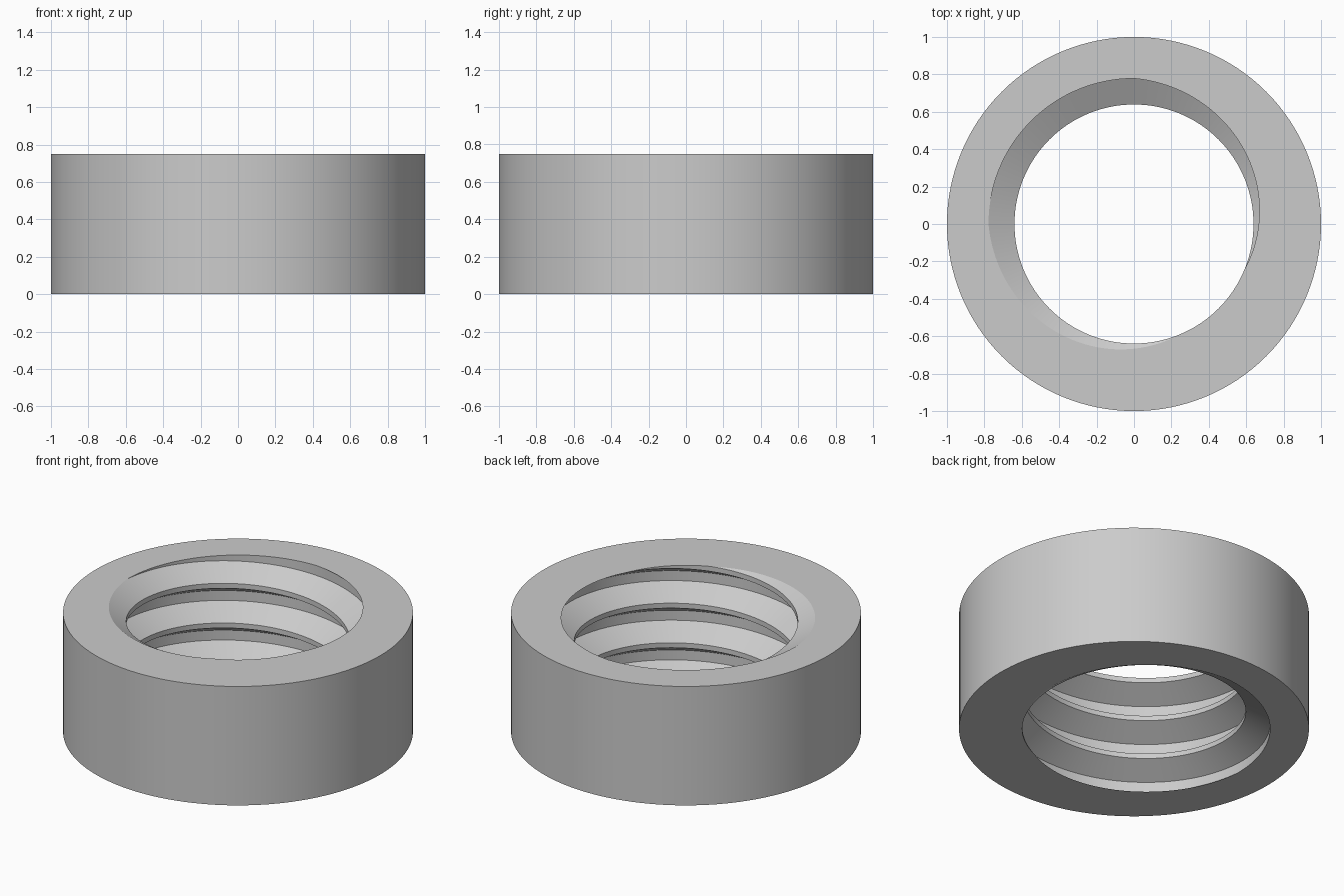
import bpy, bmesh
from math import radians, cos, sin, tau

cube = bpy.data.objects.get("Cube")
if cube:
    bpy.data.objects.remove(cube, do_unlink=True)

STEPS = 128            # segments per turn
HEIGHT, PITCH = 0.75, 0.25
OUTER, MINOR, MAJOR = 1.0, 0.639, 0.778

# Thread profile from bottom to top: (phase in degrees, radius)
PROFILE = [(337.5, MINOR), (292.5, MINOR), (180, MAJOR), (90, MAJOR)]


def ring_point(radius, step, z):
    a = tau * step / STEPS
    return radius * cos(a), radius * sin(a), z


bm = bmesh.new()

# Helical thread surface, longer than the ring at both ends
rows = []
for s in range(-STEPS, 5 * STEPS + 1):
    rows.append([bm.verts.new(ring_point(r, s, PITCH * (s / STEPS - phase / 360)))
                 for phase, r in PROFILE])
for s in range(len(rows) - 1 - STEPS):
    a = rows[s] + [rows[s + STEPS][0]]
    b = rows[s + 1] + [rows[s + 1 + STEPS][0]]
    for j in range(len(PROFILE)):
        bm.faces.new((a[j], a[j + 1], b[j + 1], b[j]))

# Trim the thread flush with the two flat ends
for z, direction in ((0, -1), (HEIGHT, 1)):
    bmesh.ops.bisect_plane(bm, geom=bm.verts[:] + bm.edges[:] + bm.faces[:],
                           dist=1e-5, plane_co=(0, 0, z),
                           plane_no=(0, 0, direction), clear_outer=True)
loose = [v for v in bm.verts if not v.link_faces]
bmesh.ops.delete(bm, geom=loose, context='VERTS')

# Outer wall
low, high = [[bm.verts.new(ring_point(OUTER, s, z)) for s in range(STEPS)]
             for z in (0, HEIGHT)]
for s in range(STEPS):
    t = (s + 1) % STEPS
    bm.faces.new((low[s], low[t], high[t], high[s]))

# Flat ends between the thread opening and the outer wall
for z, direction in ((0, -1), (HEIGHT, 1)):
    rim = [e for e in bm.edges if e.is_boundary
           and all(abs(v.co.z - z) < 1e-4 for v in e.verts)]
    bmesh.ops.triangle_fill(bm, edges=rim, use_beauty=True,
                            normal=(0, 0, direction))
bmesh.ops.recalc_face_normals(bm, faces=bm.faces[:])

mesh = bpy.data.meshes.new("threaded_ring")
bm.to_mesh(mesh)
bm.free()
ring = bpy.data.objects.new("threaded_ring", mesh)
bpy.context.collection.objects.link(ring)

# Plain grey material
grey = bpy.data.materials.new("light_grey")
grey.use_nodes = True
colour = (0.6, 0.6, 0.6, 1)
grey.diffuse_color = colour
grey.node_tree.nodes["Principled BSDF"].inputs["Base Color"].default_value = colour
mesh.materials.append(grey)

# Smooth round walls, crisp thread and rim edges
bpy.ops.object.select_all(action='DESELECT')
ring.select_set(True)
bpy.context.view_layer.objects.active = ring
bpy.ops.object.shade_smooth_by_angle(angle=radians(20))
